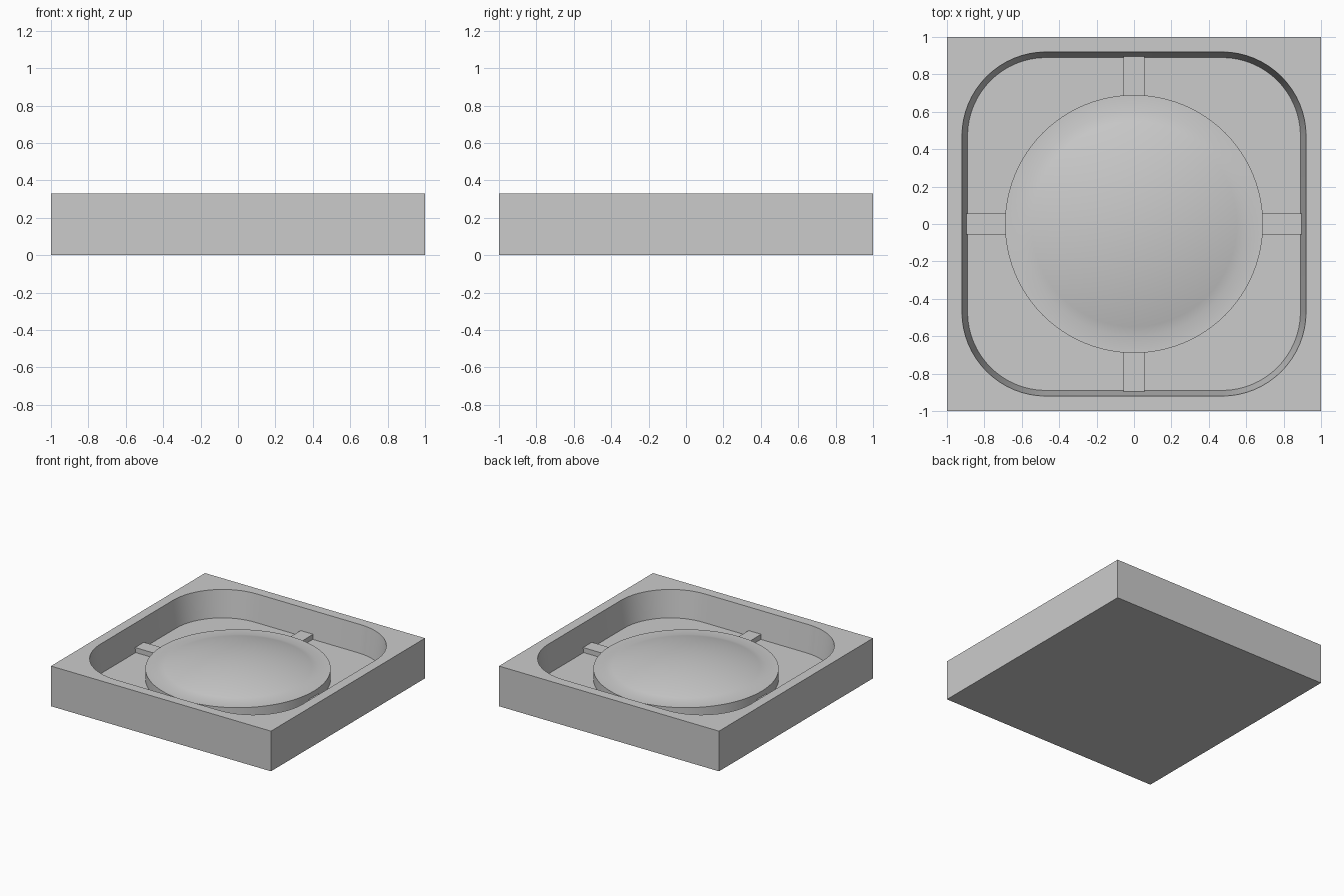
import bpy
import bmesh
from math import pi, cos, sin, sqrt

HEIGHT, FLOOR, DISC_TOP, TAB_TOP = 0.33, 0.11, 0.195, 0.15
DISC_R, DOME_R, DOME_H = 0.69, 0.60, 0.085
CORNER_STEPS = 16

cube = bpy.data.objects.get("Cube")
if cube:
    bpy.data.objects.remove(cube, do_unlink=True)

grey = bpy.data.materials.new("plain grey")
grey.use_nodes = True
colour = (0.6, 0.6, 0.6, 1)
grey.diffuse_color = colour
grey.node_tree.nodes["Principled BSDF"].inputs["Base Color"].default_value = colour


def finish(bm, name, smooth=True):
    bmesh.ops.recalc_face_normals(bm, faces=bm.faces[:])
    mesh = bpy.data.meshes.new(name)
    bm.to_mesh(mesh)
    bm.free()
    mesh.materials.append(grey)
    obj = bpy.data.objects.new(name, mesh)
    bpy.context.collection.objects.link(obj)
    if smooth:
        bpy.ops.object.select_all(action="DESELECT")
        obj.select_set(True)
        bpy.context.view_layer.objects.active = obj
        bpy.ops.object.shade_smooth_by_angle(angle=pi / 6)
    return obj


def rounded_square(bm, half, radius, z):
    """One list of vertices for each corner, counter-clockwise."""
    corners = []
    for i in range(4):
        mid = pi / 4 + i * pi / 2
        c = (half - radius) * sqrt(2)
        arc = []
        for k in range(CORNER_STEPS + 1):
            a = i * pi / 2 + k / CORNER_STEPS * pi / 2
            arc.append(bm.verts.new((c * cos(mid) + radius * cos(a),
                                     c * sin(mid) + radius * sin(a), z)))
        corners.append(arc)
    return corners


# Square tray with a tapered, rounded pocket
bm = bmesh.new()
signs = [(1, 1), (-1, 1), (-1, -1), (1, -1)]
base = [bm.verts.new((x, y, 0)) for x, y in signs]
top = [bm.verts.new((x, y, HEIGHT)) for x, y in signs]
rim = rounded_square(bm, 0.92, 0.45, HEIGHT)
floor = rounded_square(bm, 0.89, 0.42, FLOOR)
bm.faces.new(base)
for i in range(4):
    j = (i + 1) % 4
    bm.faces.new((base[i], base[j], top[j], top[i]))
    bm.faces.new((top[i], top[j], rim[j][0], rim[i][-1]))
    for a, b in zip(rim[i], rim[i][1:]):
        bm.faces.new((top[i], b, a))
rim_loop, floor_loop = sum(rim, []), sum(floor, [])
for k in range(len(rim_loop)):
    n = (k + 1) % len(rim_loop)
    bm.faces.new((rim_loop[k], rim_loop[n], floor_loop[n], floor_loop[k]))
bm.faces.new(floor_loop)
finish(bm, "tray")

# Round platform with a shallow domed top
bm = bmesh.new()
sphere_r = (DOME_R ** 2 + DOME_H ** 2) / (2 * DOME_H)
profile = [(DISC_R, FLOOR - 0.01), (DISC_R, DISC_TOP)]
for k in range(13):
    r = DOME_R * (1 - k / 12)
    profile.append((r, DISC_TOP + DOME_H - sphere_r + sqrt(sphere_r ** 2 - r ** 2)))
verts = [bm.verts.new((r, 0, z)) for r, z in profile]
edges = [bm.edges.new(pair) for pair in zip(verts, verts[1:])]
bmesh.ops.spin(bm, geom=verts + edges, cent=(0, 0, 0), axis=(0, 0, 1),
               angle=2 * pi, steps=96)
bmesh.ops.remove_doubles(bm, verts=bm.verts[:], dist=0.0001)
finish(bm, "domed_platform")

# Four tabs joining the platform to the pocket wall
for name, turn in (("left", 0), ("back", 1), ("right", 2), ("front", 3)):
    bm = bmesh.new()
    bmesh.ops.create_cube(bm, size=1)
    for v in bm.verts:
        x = 0.895 if v.co.x > 0 else 0.67
        y = 0.057 if v.co.y > 0 else -0.057
        v.co = (x, y, TAB_TOP if v.co.z > 0 else FLOOR - 0.01)
    tab = finish(bm, name + "_tab", smooth=False)
    tab.rotation_euler.z = turn * pi / 2
